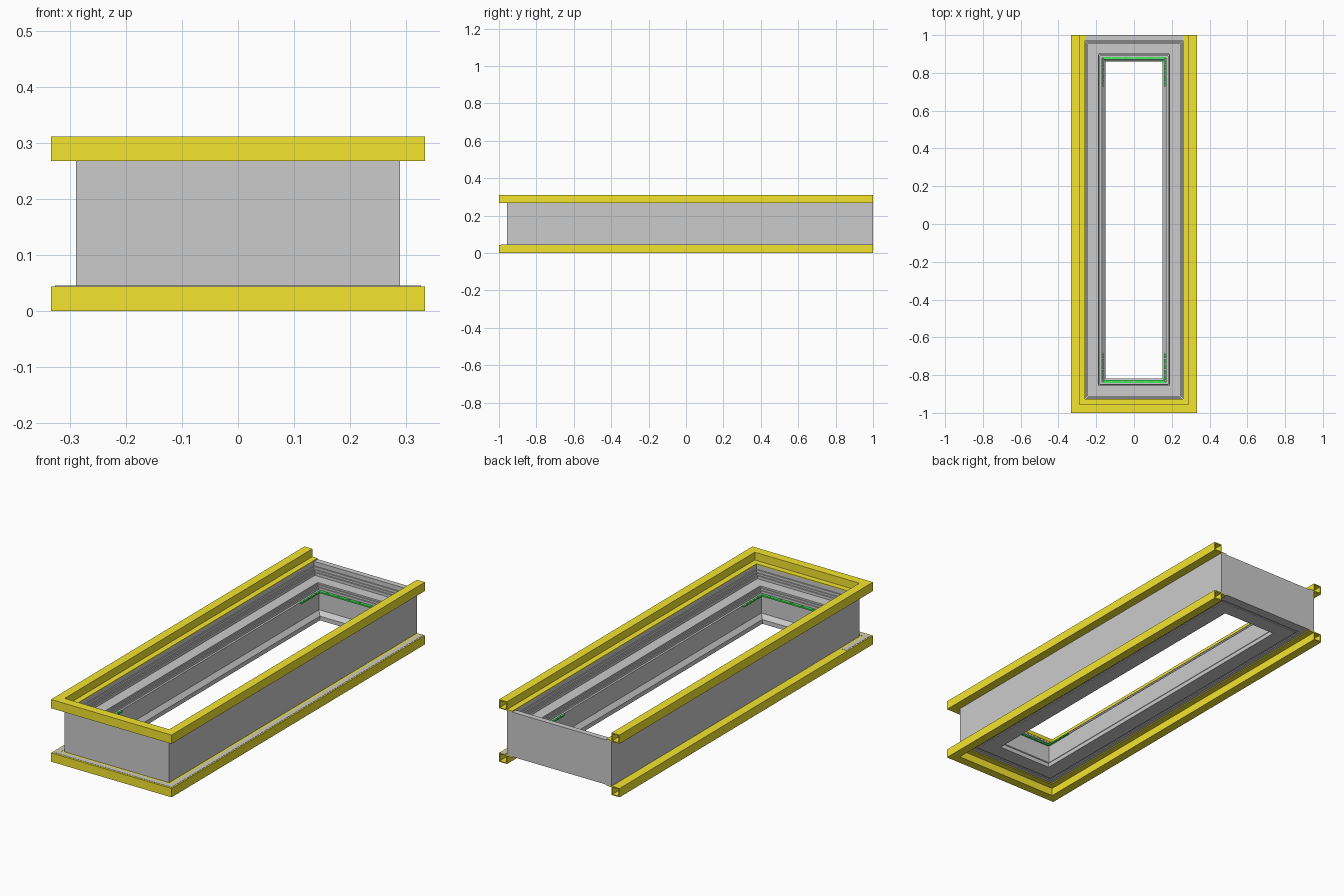
import bpy, bmesh

if "Cube" in bpy.data.objects:
    bpy.data.objects.remove(bpy.data.objects["Cube"])


def material(name, rgb):
    m = bpy.data.materials.new(name)
    m.diffuse_color = (*rgb, 1)
    m.use_nodes = True
    m.node_tree.nodes["Principled BSDF"].inputs["Base Color"].default_value = m.diffuse_color
    return m


YELLOW = material("yellow", (0.9, 0.78, 0.03))
GREEN = material("green", (0.05, 0.85, 0.1))


def finish(bm, name, mat=None):
    bmesh.ops.recalc_face_normals(bm, faces=bm.faces[:])
    me = bpy.data.meshes.new(name)
    bm.to_mesh(me)
    bm.free()
    ob = bpy.data.objects.new(name, me)
    bpy.context.collection.objects.link(ob)
    if mat:
        me.materials.append(mat)
    return ob


def sweep(bm, profile, half_x, y0, y1, ring):
    """Sweep an (inset, z) profile round a rectangle, or round a U open at the back."""
    corners = []
    for cx, back in ((-1, True), (-1, False), (1, False), (1, True)):
        loop = []
        for d, z in profile:
            y = (y1 - d if ring else y1) if back else y0 + d
            loop.append(bm.verts.new((cx * (half_x - d), y, z)))
        corners.append(loop)
    n = len(profile)
    for i in range(4 if ring else 3):
        a, b = corners[i], corners[(i + 1) % 4]
        for j in range(n):
            k = (j + 1) % n
            bm.faces.new((a[j], a[k], b[k], b[j]))
    if not ring:
        bm.faces.new(corners[0])
        bm.faces.new(corners[3])


def rect(d0, d1, z0, z1):
    return [(d0, z0), (d1, z0), (d1, z1), (d0, z1)]


def boxes(name, bounds, mat=None):
    bm = bmesh.new()
    for x0, x1, y0, y1, z0, z1 in bounds:
        vs = bmesh.ops.create_cube(bm, size=1)["verts"]
        for v in vs:
            v.co = (x0 if v.co.x < 0 else x1, y0 if v.co.y < 0 else y1, z0 if v.co.z < 0 else z1)
    return finish(bm, name, mat)


W, H, T, R = 0.333, 0.311, 0.005, 0.044   # rail half width, total height, sheet, rail size
BX, BY0, BY1 = 0.289, -0.956, 1.0         # body outline

# Stepped grey casing with a tapered throat
casing = [
    (0, R), (0, H - R), (0.028, H - R), (0.028, 0.245), (0.034, 0.245), (0.034, 0.232),
    (0.039, 0.232), (0.039, 0.222), (0.045, 0.222), (0.045, 0.208), (0.100, 0.208),
    (0.100, 0.200), (0.105, 0.200), (0.105, 0.190), (0.110, 0.190), (0.110, 0.178),
    (0.120, 0.178), (0.120, 0.085), (0.139, 0.065), (0.139, R),
    (0.062, R), (0.062, R + 0.004), (0.050, R + 0.004), (0.050, R)]
bm = bmesh.new()
sweep(bm, casing, BX, BY0, BY1, True)
finish(bm, "casing")

# Hollow yellow rails with an inner flange, top and mirrored bottom
plates = [rect(0, T, H - R, H), rect(R - T, R, H - R, H), rect(T, R - T, H - T, H),
          rect(T, R - T, H - R, H - R + T), rect(R, 0.073, H - R, H - R + T)]
for name, flip in (("top_rail", False), ("bottom_rail", True)):
    bm = bmesh.new()
    for p in plates:
        sweep(bm, [(d, H - z if flip else z) for d, z in p], W, -1.0, 1.0, False)
    finish(bm, name, YELLOW)

# Pale strips lying on the lower rail
z0, z1 = R, R + 0.001
boxes("rail_strip", [
    (0.302, 0.326, -0.99, 1.0, z0, z1),
    (-0.326, 0.302, -0.99, -0.968, z0, z1),
    (-0.326, -0.302, -0.968, -0.80, z0, z1)])

# Green corner strips along both ends of the opening
green, dots = [], []
for end, inward in ((BY1 - 0.122, -1), (BY0 + 0.122, 1)):
    green.append((-0.165, 0.165, end - 0.007, end + 0.007, 0.174, 0.181))
    for s in (-1, 1):
        xs = sorted((s * 0.158, s * 0.168))
        for i in range(5):
            ya = end + inward * (0.008 + i * 0.029)
            green.append((*xs, *sorted((ya, ya + inward * 0.025)), 0.174, 0.181))
    for i in range(-2, 3):
        w = 0.007 if i == 0 else 0.003
        dots.append((i * 0.06 - w, i * 0.06 + w, end - 0.003, end + 0.003, 0.180, 0.183))
boxes("light_strip", green, GREEN)
boxes("light_strip_studs", dots)
